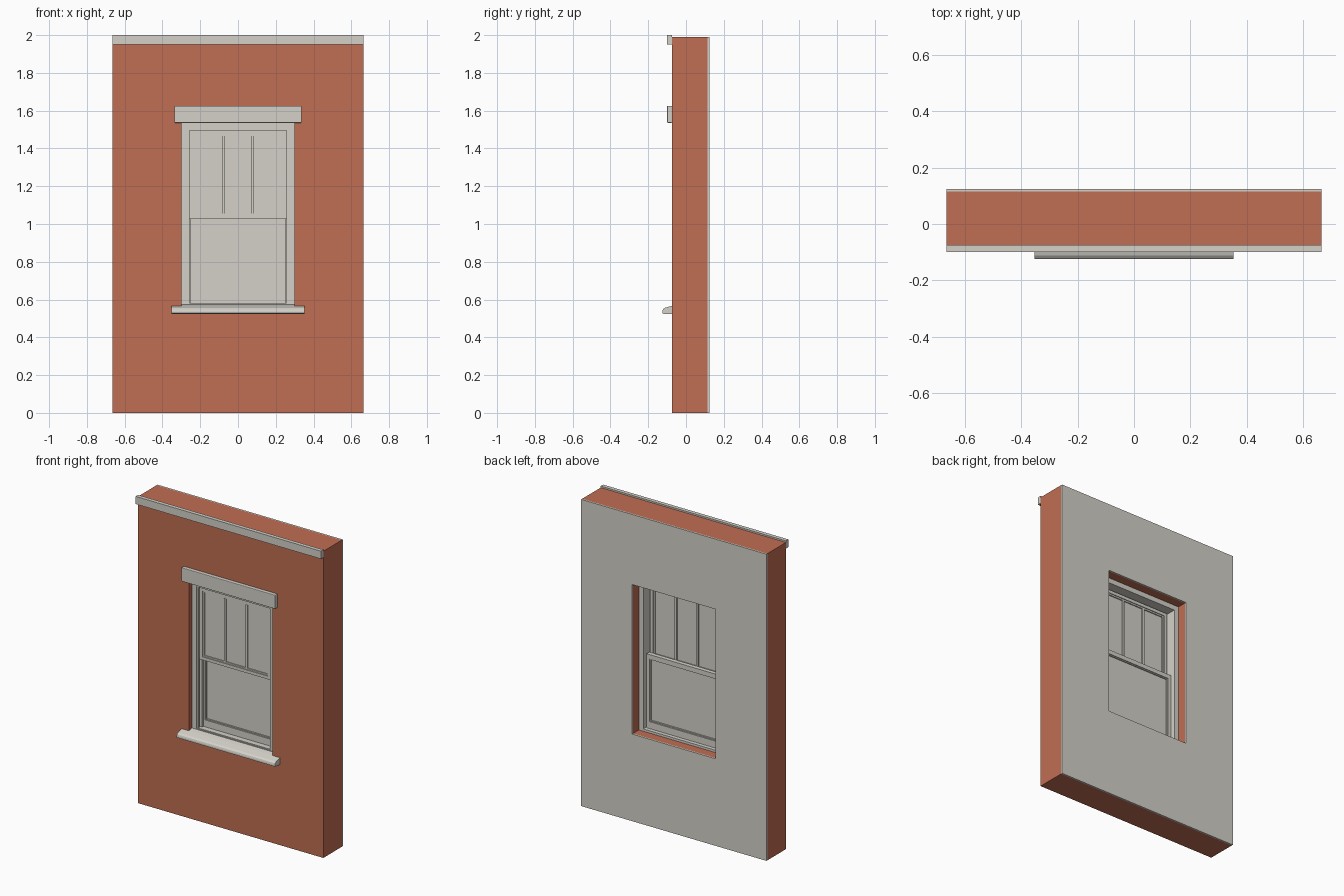
import bpy, bmesh

if "Cube" in bpy.data.objects:
    bpy.data.objects.remove(bpy.data.objects["Cube"])


def material(name, rgb):
    m = bpy.data.materials.new(name)
    m.diffuse_color = (*rgb, 1)
    m.use_nodes = True
    m.node_tree.nodes["Principled BSDF"].inputs["Base Color"].default_value = m.diffuse_color
    return m


BRICK = material("brick red", (0.53, 0.155, 0.085))
GREY = material("warm grey", (0.66, 0.64, 0.585))


def finish(name, bm, mat, bevel=0):
    bmesh.ops.recalc_face_normals(bm, faces=bm.faces)
    me = bpy.data.meshes.new(name)
    bm.to_mesh(me)
    bm.free()
    me.materials.append(mat)
    ob = bpy.data.objects.new(name, me)
    bpy.context.collection.objects.link(ob)
    if bevel:
        b = ob.modifiers.new("edge", 'BEVEL')
        b.width, b.segments = bevel, 2
    return ob


def prism(name, points, x, mat):
    """Extrude a (y, z) profile across -x..x."""
    bm = bmesh.new()
    a, b = [[bm.verts.new((s * x, y, z)) for y, z in points] for s in (-1, 1)]
    bm.faces.new(a)
    bm.faces.new(b)
    n = len(a)
    for i in range(n):
        j = (i + 1) % n
        bm.faces.new((a[i], a[j], b[j], b[i]))
    return finish(name, bm, mat)


def box(name, x, y, z, mat, bevel=0):
    bm = bmesh.new()
    bmesh.ops.create_cube(bm, size=1)
    for v in bm.verts:
        v.co = [r[0] + (c + 0.5) * (r[1] - r[0]) for c, r in zip(v.co, (x, y, z))]
    return finish(name, bm, mat, bevel)


def ring(name, xo, zo, xi, zi, y, mat):
    """Rectangular frame: half widths xo / xi, height ranges zo / zi, depth range y."""
    bm = bmesh.new()
    loops = [[bm.verts.new((sx * x, yy, z[k]))
              for sx, k in ((-1, 0), (1, 0), (1, 1), (-1, 1))]
             for x, z, yy in ((xo, zo, y[0]), (xi, zi, y[0]), (xi, zi, y[1]), (xo, zo, y[1]))]
    for a, b in zip(loops, loops[1:] + loops[:1]):
        for i in range(4):
            j = (i + 1) % 4
            bm.faces.new((a[i], a[j], b[j], b[i]))
    return finish(name, bm, mat)


# Wall with window opening and inner lining
OPEN = (0.565, 1.535)
ring("brick_wall", 0.665, (0, 1.99), 0.30, OPEN, (-0.075, 0.115), BRICK)
ring("inner_lining", 0.665, (0, 1.99), 0.30, OPEN, (0.115, 0.125), GREY)

# Outside trim
box("top_band", (-0.665, 0.665), (-0.10, -0.075), (1.95, 2.0), GREY)
box("window_header", (-0.337, 0.337), (-0.10, -0.073), (1.536, 1.626), GREY, 0.004)
prism("window_sill", [(-0.045, 0.574), (-0.075, 0.567), (-0.112, 0.556), (-0.122, 0.548),
                      (-0.125, 0.538), (-0.125, 0.528), (-0.118, 0.524), (-0.045, 0.524)],
      0.353, GREY)

# Window frame with a parting stop between the sash tracks
ring("window_frame", 0.30, OPEN, 0.268, (0.58, 1.502), (-0.045, 0.055), GREY)
ring("outer_stop", 0.268, (0.58, 1.502), 0.257, (0.583, 1.496), (-0.040, -0.028), GREY)

# Upper sash, front track
ring("upper_sash", 0.257, (1.026, 1.496), 0.236, (1.046, 1.475), (-0.028, 0.0), GREY)
ring("upper_glazing_bead", 0.236, (1.046, 1.475), 0.226, (1.055, 1.465), (-0.022, -0.005), GREY)
box("upper_glass", (-0.23, 0.23), (-0.016, -0.012), (1.05, 1.47), GREY)
for side in (-1, 1):
    c = side * 0.077
    box("muntin", (c - 0.007, c + 0.007), (-0.024, -0.004), (1.055, 1.465), GREY)

# Lower sash, rear track
ring("lower_sash", 0.262, (0.58, 1.060), 0.240, (0.625, 1.032), (0.002, 0.030), GREY)
ring("lower_glazing_bead", 0.240, (0.625, 1.032), 0.234, (0.632, 1.026), (0.008, 0.025), GREY)
box("lower_glass", (-0.237, 0.237), (0.014, 0.018), (0.628, 1.03), GREY)

# Jamb liners beside the lower sash
for side in (-1, 1):
    xs = sorted((side * 0.250, side * 0.268))
    box("jamb_liner", xs, (-0.010, 0.002), (0.58, 1.026), GREY)
